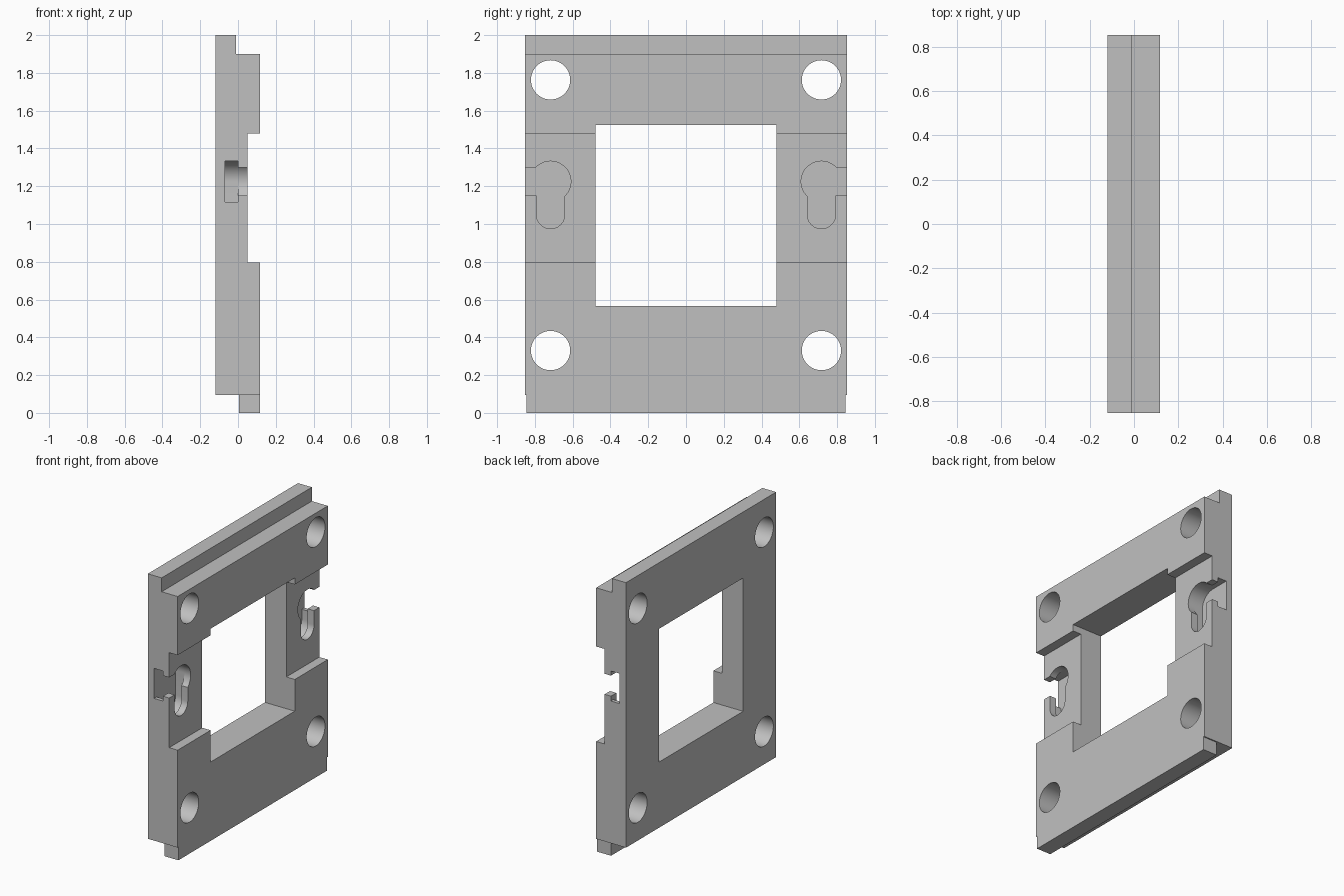
import bpy, bmesh
from math import sin, cos, radians
from mathutils import Vector

cube = bpy.data.objects.get("Cube")
if cube:
    bpy.data.objects.remove(cube, do_unlink=True)

grey = bpy.data.materials.new("light_grey")
grey.use_nodes = True
grey.diffuse_color = (0.53, 0.53, 0.53, 1)
grey.node_tree.nodes["Principled BSDF"].inputs["Base Color"].default_value = grey.diffuse_color


def prism(name, points, axis, start, end):
    """Extrude a closed outline along x (points are y, z) or y (points are x, z)."""
    def place(p, d):
        return (d, p[0], p[1]) if axis == "x" else (p[0], d, p[1])
    bm = bmesh.new()
    face = bm.faces.new([bm.verts.new(place(p, start)) for p in points])
    new = bmesh.ops.extrude_face_region(bm, geom=[face])["geom"]
    shift = Vector(place((0, 0), end - start))
    bmesh.ops.translate(bm, vec=shift, verts=[v for v in new if isinstance(v, bmesh.types.BMVert)])
    bmesh.ops.recalc_face_normals(bm, faces=bm.faces)
    mesh = bpy.data.meshes.new(name)
    bm.to_mesh(mesh)
    bm.free()
    mesh.materials.append(grey)
    obj = bpy.data.objects.new(name, mesh)
    bpy.context.collection.objects.link(obj)
    return obj


def arc(y, z, radius, a, b, steps=24):
    angles = [radians(a + (b - a) * i / steps) for i in range(steps + 1)]
    return [(y + radius * cos(t), z + radius * sin(t)) for t in angles]


def rect(y0, y1, z0, z1):
    return [(y0, z0), (y1, z0), (y1, z1), (y0, z1)]


def cut(points, start, end):
    cutter = prism("cutter", points, "x", start, end)
    cutter.hide_render = True
    mod = plate.modifiers.new("cut", "BOOLEAN")
    mod.operation, mod.solver, mod.object = "DIFFERENCE", "EXACT", cutter
    bpy.context.view_layer.objects.active = plate
    bpy.ops.object.modifier_apply(modifier=mod.name)
    bpy.data.objects.remove(cutter, do_unlink=True)


# Plate with top rabbet, bottom tongue and a shallow band across the middle
back, front, band = -0.12, 0.117, 0.05
half = 0.853
plate = prism("mounting_plate", [
    (back, 0.095), (0.005, 0.095), (0.005, 0), (front, 0),
    (front, 0.795), (band, 0.795), (band, 1.478), (front, 1.478),
    (front, 1.9), (-0.01, 1.9), (-0.01, 2), (back, 2)], "y", -half, half)

# Central window
cut(rect(-0.478, 0.478, 0.567, 1.525), -0.3, 0.3)

# Keyhole outlines, listed from the outer edge inwards
hole_y, hole_z, slot_z = 0.717, 1.225, 1.05
lip = ([(1, 1.3)] + arc(hole_y, hole_z, 0.1075, 44.2, 225.8)
       + arc(hole_y, slot_z, 0.075, 180, 360) + [(hole_y + 0.075, 1.152), (1, 1.152)])
undercut = ([(1, 1.333)] + arc(hole_y, hole_z, 0.108, 90, 180)
            + arc(hole_y, slot_z, 0.108, 180, 360) + [(hole_y + 0.108, 1.117), (1, 1.117)])

for side in (-1, 1):
    # Round through holes
    for z in (0.33, 1.763):
        cut(arc(side * hole_y, z, 0.104, 0, 352.5, 47), -0.3, 0.3)
    # Keyhole with a wider pocket behind its lip
    cut([(side * y, z) for y, z in lip], -0.03, 0.3)
    cut([(side * y, z) for y, z in undercut], -0.07, 0)
    # Trimmed ends of the tongue
    cut(rect(side * 0.844, side * 1, -0.1, 0.095), -0.3, 0.3)

bpy.ops.object.select_all(action="DESELECT")
plate.select_set(True)
bpy.context.view_layer.objects.active = plate
bpy.ops.object.shade_smooth_by_angle(angle=radians(30))
